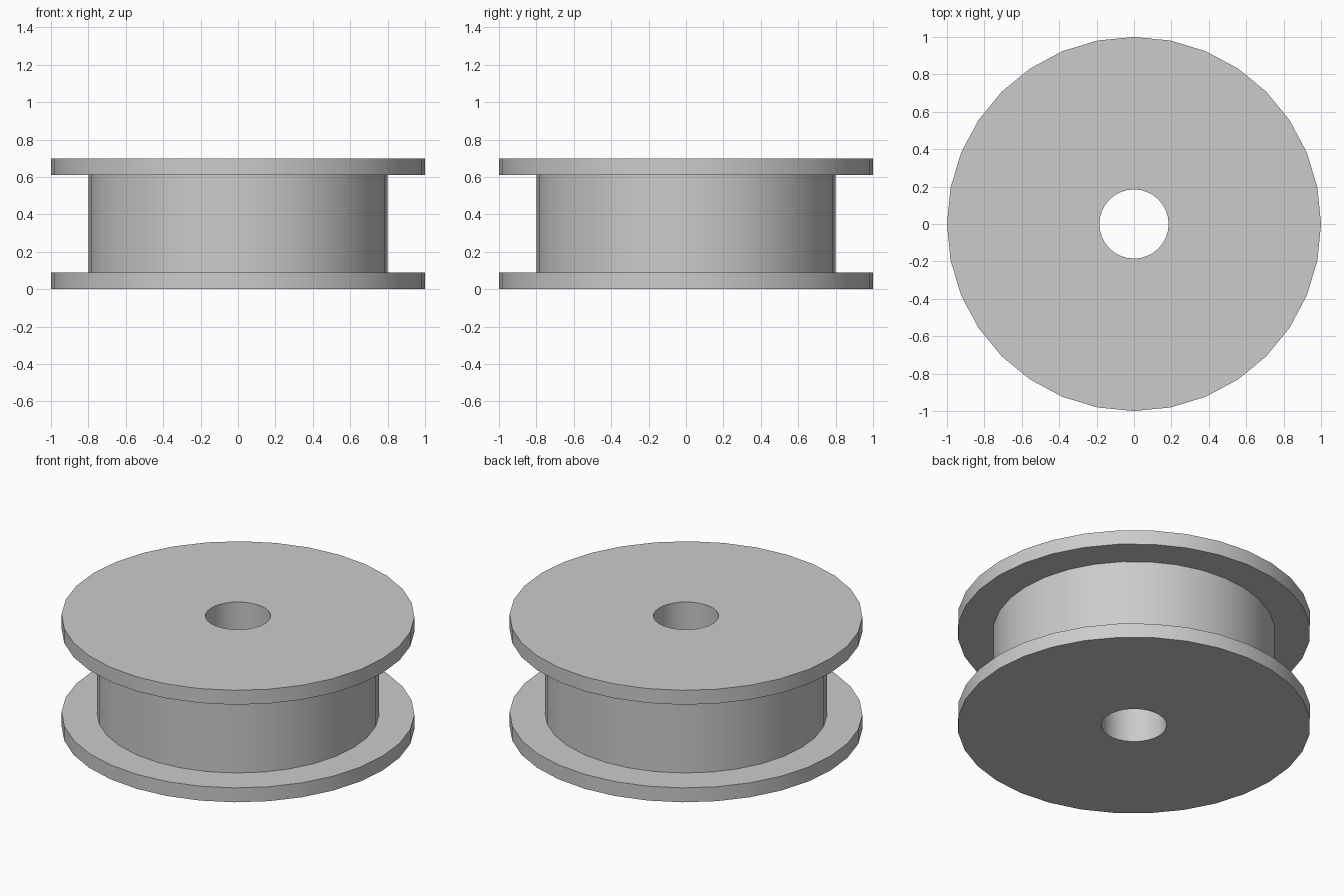
import bpy
import bmesh
import math

SIDES = 32
FLANGE_R, DRUM_R, BORE_R = 1.0, 0.8, 0.185
HEIGHT, FLANGE_T = 0.70, 0.09

cube = bpy.data.objects.get("Cube")
if cube:
    bpy.data.objects.remove(cube, do_unlink=True)

# Plain grey material
grey = bpy.data.materials.new("grey")
grey.use_nodes = True
colour = (0.6, 0.6, 0.6, 1.0)
grey.diffuse_color = colour
grey.node_tree.nodes["Principled BSDF"].inputs["Base Color"].default_value = colour


def lathe(name, profile, material):
    """Revolve a closed (radius, height) outline around the z axis."""
    bm = bmesh.new()
    rings = []
    for r, z in profile:
        angles = [2 * math.pi * i / SIDES for i in range(SIDES)]
        rings.append([bm.verts.new((r * math.cos(a), r * math.sin(a), z)) for a in angles])
    for k, low in enumerate(rings):
        high = rings[(k + 1) % len(rings)]
        for i in range(SIDES):
            j = (i + 1) % SIDES
            bm.faces.new((low[i], low[j], high[j], high[i]))
    bmesh.ops.recalc_face_normals(bm, faces=bm.faces)
    mesh = bpy.data.meshes.new(name)
    bm.to_mesh(mesh)
    bm.free()
    mesh.materials.append(material)
    obj = bpy.data.objects.new(name, mesh)
    bpy.context.collection.objects.link(obj)
    bpy.ops.object.select_all(action='DESELECT')
    obj.select_set(True)
    bpy.context.view_layer.objects.active = obj
    bpy.ops.object.shade_smooth_by_angle(angle=math.radians(30))
    return obj


# Spool: two flanges, a drum between them and a bore straight through
top = HEIGHT - FLANGE_T
lathe("spool", [
    (BORE_R, 0), (FLANGE_R, 0), (FLANGE_R, FLANGE_T), (DRUM_R, FLANGE_T),
    (DRUM_R, top), (FLANGE_R, top), (FLANGE_R, HEIGHT), (BORE_R, HEIGHT),
], grey)
